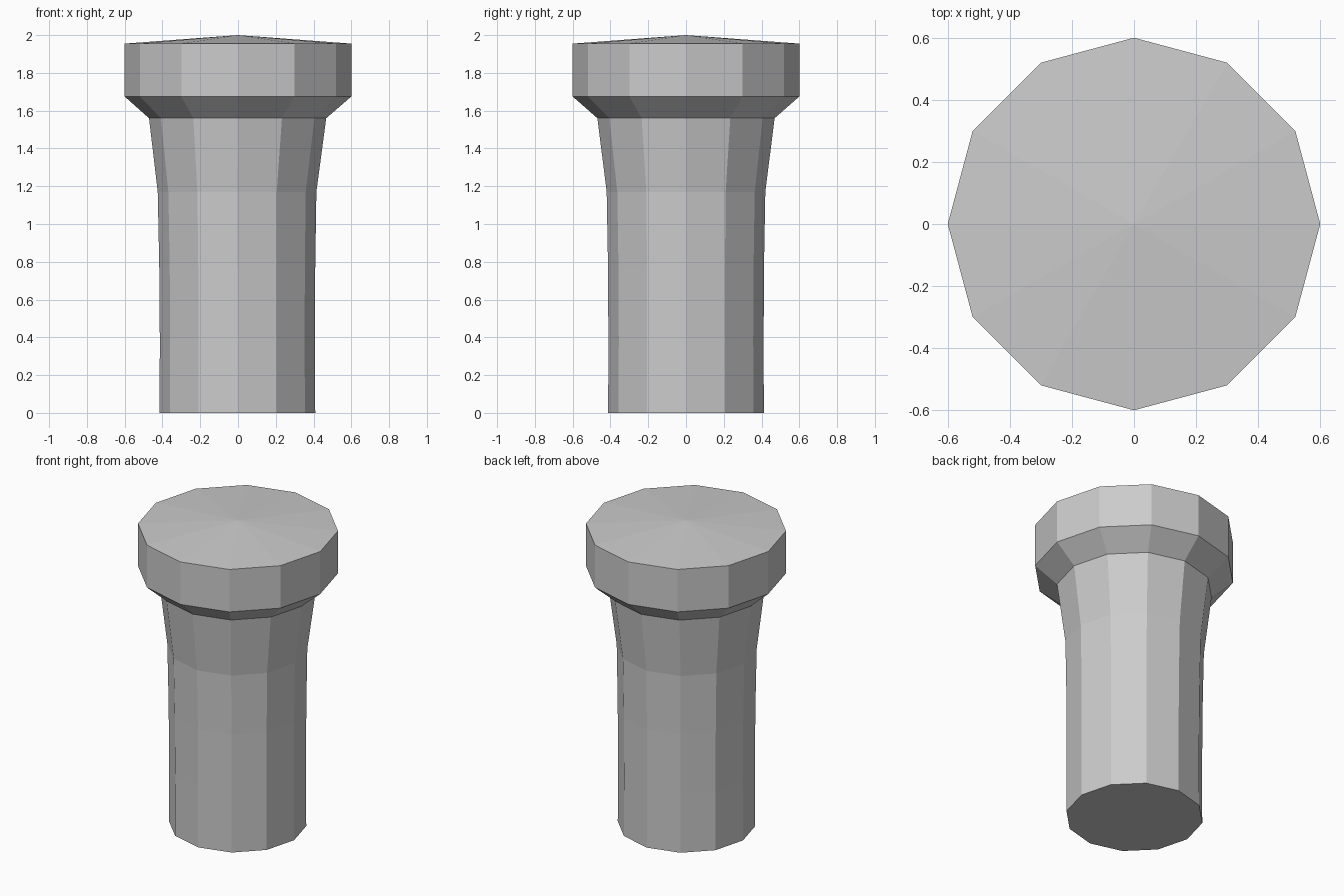
import bpy, bmesh
from math import cos, sin, pi

if "Cube" in bpy.data.objects:
    bpy.data.objects.remove(bpy.data.objects["Cube"])

SIDES = 12


def lathe(name, profile, tip=None):
    """Stack 12-sided rings (radius, z, x shift), capped by a flat face or a tip."""
    bm = bmesh.new()
    rings = [[bm.verts.new((r * cos(2 * pi * i / SIDES) + dx,
                            r * sin(2 * pi * i / SIDES), z))
              for i in range(SIDES)] for r, z, dx in profile]
    bm.faces.new(rings[0][::-1])
    for a, b in zip(rings, rings[1:]):
        for i in range(SIDES):
            j = (i + 1) % SIDES
            bm.faces.new((a[i], a[j], b[j], b[i]))
    if tip is not None:
        apex = bm.verts.new((0, 0, tip))
        for i in range(SIDES):
            bm.faces.new((rings[-1][i], rings[-1][(i + 1) % SIDES], apex))
    bmesh.ops.recalc_face_normals(bm, faces=bm.faces)
    mesh = bpy.data.meshes.new(name)
    bm.to_mesh(mesh)
    bm.free()
    obj = bpy.data.objects.new(name, mesh)
    bpy.context.collection.objects.link(obj)
    return obj


# Post: faceted shaft, flared neck, wide collar and shallow pointed top
lathe("post", [
    (0.412, 0.0, -0.003),
    (0.411, 0.39, -0.003),
    (0.413, 0.78, -0.004),
    (0.420, 1.17, -0.005),
    (0.469, 1.56, -0.002),
    (0.600, 1.675, 0.0),
    (0.600, 1.955, 0.0),
], tip=2.0)
